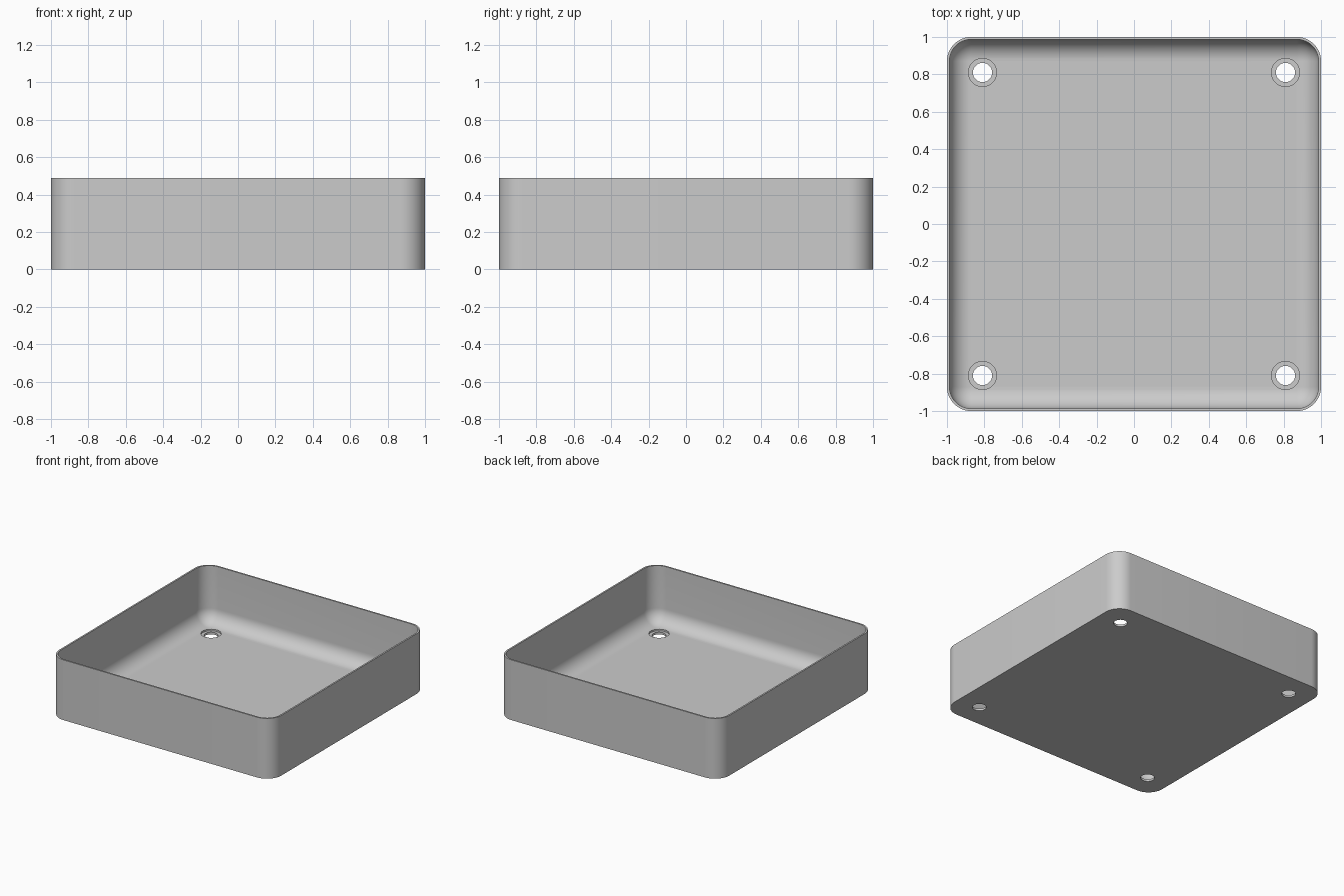
import bpy, bmesh, math

cube = bpy.data.objects.get("Cube")
if cube:
    bpy.data.objects.remove(cube, do_unlink=True)

HEIGHT, WALL, FLOOR, LEDGE = 0.49, 0.013, 0.03, 0.017
CORNER, FILLET = 0.13, 0.115
HOLE_AT, HOLE_R, RECESS_R = 0.81, 0.051, 0.075
STEPS = 12

grey = bpy.data.materials.new("plain grey")
grey.use_nodes = True
grey.diffuse_color = (0.6, 0.6, 0.6, 1)
grey.node_tree.nodes["Principled BSDF"].inputs["Base Color"].default_value = (0.6, 0.6, 0.6, 1)


def ring(bm, inset, z):
    """Rounded square, inset from the outer wall, at height z."""
    r = CORNER - inset
    c = 1 - CORNER
    verts = []
    for q, (sx, sy) in enumerate([(1, 1), (-1, 1), (-1, -1), (1, -1)]):
        for i in range(STEPS + 1):
            a = math.pi / 2 * (q + i / STEPS)
            verts.append(bm.verts.new((sx * c + r * math.cos(a), sy * c + r * math.sin(a), z)))
    return verts


# Tray shell: outer wall, rim, inner wall, fillet and floor
bm = bmesh.new()
levels = [(0, 0), (0, HEIGHT), (WALL, HEIGHT)]
for i in range(STEPS + 1):
    a = math.pi / 2 * i / STEPS
    levels.append((WALL + FILLET * (1 - math.cos(a)), FLOOR + FILLET * (1 - math.sin(a))))
rings = [ring(bm, *level) for level in levels]
count = len(rings[0])
for low, high in zip(rings, rings[1:]):
    for i in range(count):
        j = (i + 1) % count
        bm.faces.new((low[i], low[j], high[j], high[i]))
bm.faces.new(rings[0][::-1])
bm.faces.new(rings[-1])
bmesh.ops.recalc_face_normals(bm, faces=bm.faces)
mesh = bpy.data.meshes.new("tray")
bm.to_mesh(mesh)
bm.free()
tray = bpy.data.objects.new("tray", mesh)
mesh.materials.append(grey)
bpy.context.collection.objects.link(tray)


def cut(name, radius, bottom, top):
    """Cut a round pocket near each of the four corners."""
    for sx in (-1, 1):
        for sy in (-1, 1):
            bpy.ops.mesh.primitive_cylinder_add(
                vertices=48, radius=radius, depth=top - bottom,
                location=(sx * HOLE_AT, sy * HOLE_AT, (top + bottom) / 2))
            cutter = bpy.context.object
            cutter.name = name
            cutter.hide_render = True
            cutter.data.materials.append(grey)
            mod = tray.modifiers.new(name, "BOOLEAN")
            mod.operation = "DIFFERENCE"
            mod.solver = "EXACT"
            mod.object = cutter
            bpy.context.view_layer.objects.active = tray
            bpy.ops.object.modifier_apply(modifier=mod.name)
            bpy.data.objects.remove(cutter, do_unlink=True)


# Shallow screw recesses, then through holes
cut("recess_cutter", RECESS_R, LEDGE, 0.2)
cut("hole_cutter", HOLE_R, -0.1, 0.25)

bpy.ops.object.select_all(action="DESELECT")
tray.select_set(True)
bpy.context.view_layer.objects.active = tray
bpy.ops.object.shade_smooth_by_angle(angle=math.radians(30))
